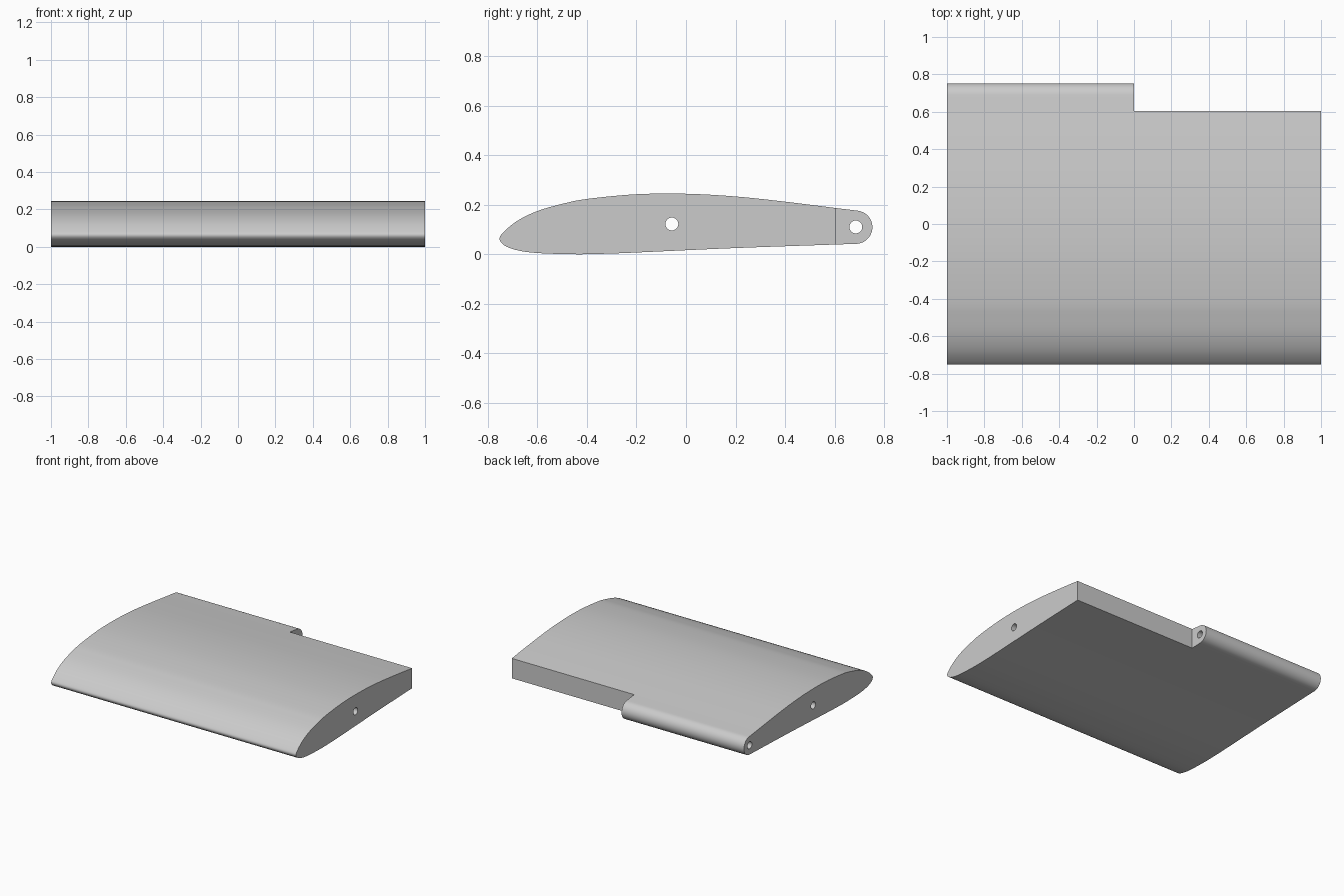
import bpy, bmesh, math
from mathutils import Vector

cube = bpy.data.objects.get("Cube")
if cube:
    bpy.data.objects.remove(cube)

GREY = (0.6, 0.6, 0.6, 1)
mat = bpy.data.materials.new("plain grey")
mat.use_nodes = True
mat.diffuse_color = GREY
mat.node_tree.nodes["Principled BSDF"].inputs["Base Color"].default_value = GREY


def smooth_path(pts, steps=6):
    """Catmull-Rom curve through (y, z) points."""
    p = [Vector(q) for q in pts]
    p = [2 * p[0] - p[1]] + p + [2 * p[-1] - p[-2]]
    out = []
    for a, b, c, d in zip(p, p[1:], p[2:], p[3:]):
        for i in range(steps):
            t = i / steps
            out.append(0.5 * (2 * b + (c - a) * t + (2 * a - 5 * b + 4 * c - d) * t ** 2
                              + (3 * b - a - 3 * c + d) * t ** 3))
    return out + [p[-2]]


def prism(name, outline, x0, x1):
    """Extrude a (y, z) outline along x."""
    bm = bmesh.new()
    face = bm.faces.new([bm.verts.new((x0, y, z)) for y, z in outline])
    ext = bmesh.ops.extrude_face_region(bm, geom=[face])
    moved = [g for g in ext["geom"] if isinstance(g, bmesh.types.BMVert)]
    bmesh.ops.translate(bm, verts=moved, vec=(x1 - x0, 0, 0))
    bmesh.ops.recalc_face_normals(bm, faces=bm.faces)
    mesh = bpy.data.meshes.new(name)
    bm.to_mesh(mesh)
    bm.free()
    mesh.materials.append(mat)
    obj = bpy.data.objects.new(name, mesh)
    bpy.context.collection.objects.link(obj)
    return obj


def arc(y, z, r, start, end, n):
    angles = [start + (end - start) * i / n for i in range(n + 1)]
    return [(y + r * math.cos(a), z + r * math.sin(a)) for a in angles]


# Wing section: underside, nose and top, closed by a round trailing edge
section = smooth_path([
    (0.685, 0.042), (0.2, 0.025), (-0.2, 0.007), (-0.33, 0.002), (-0.45, 0),
    (-0.6, 0.005), (-0.68, 0.016), (-0.73, 0.034), (-0.752, 0.06), (-0.737, 0.088),
    (-0.68, 0.135), (-0.6, 0.174), (-0.5, 0.203), (-0.4, 0.223), (-0.2, 0.242),
    (0, 0.244), (0.2, 0.233), (0.4, 0.212), (0.6, 0.187), (0.69, 0.176)])
section += arc(0.685, 0.109, 0.067, math.radians(82), math.radians(-84), 20)
wing = prism("wing_panel", section, -1, 1)

# Cutters: trailing edge notch and two rod holes
notch = prism("notch_cutter", [(0.605, -1), (1, -1), (1, 1), (0.605, 1)], 0, 2)
cutters = [notch]
for name, y, z in (("spar_hole", -0.057, 0.122), ("hinge_hole", 0.685, 0.11)):
    cutters.append(prism(name, arc(y, z, 0.026, 0, math.tau, 32)[:-1], -1.2, 1.2))

bpy.context.view_layer.objects.active = wing
bpy.ops.object.select_all(action="DESELECT")
wing.select_set(True)
for cutter in cutters:
    mod = wing.modifiers.new(cutter.name, "BOOLEAN")
    mod.operation = "DIFFERENCE"
    mod.solver = "EXACT"
    mod.object = cutter
    bpy.ops.object.modifier_apply(modifier=mod.name)
    bpy.data.objects.remove(cutter)

bpy.ops.object.shade_smooth_by_angle(angle=math.radians(30))
